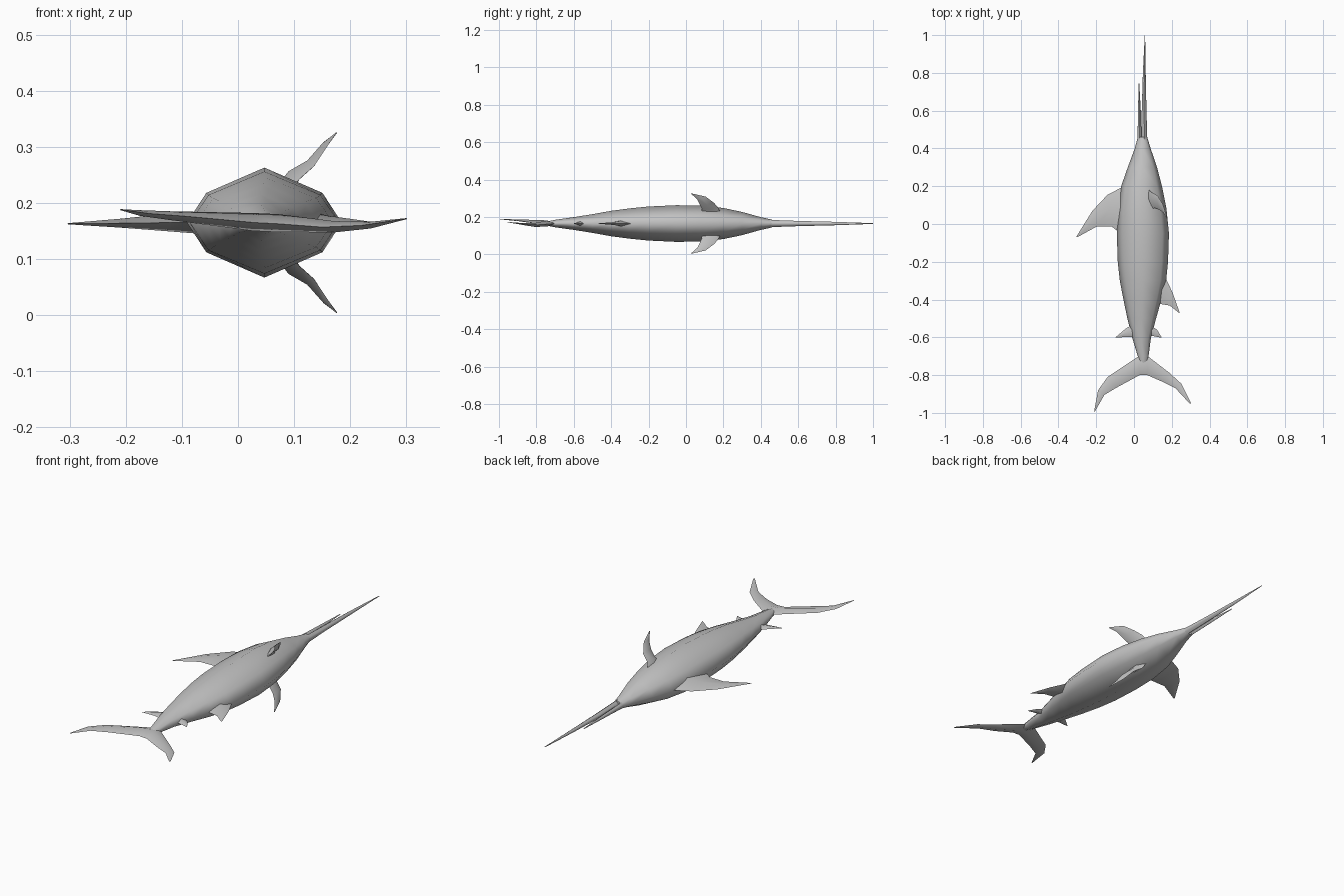
import bpy, bmesh
from mathutils import Vector

skin = bpy.data.materials.new("grey skin")
skin.diffuse_color = (0.55, 0.55, 0.55, 1)
MID = 0.165  # height of the body axis; the fish lies on its side


def loft(name, rings, angle):
    """Skin closed rings of equal length and cap both ends."""
    bm = bmesh.new()
    rows = [[bm.verts.new(p) for p in ring] for ring in rings]
    n = len(rows[0])
    for a, b in zip(rows, rows[1:]):
        for i in range(n):
            j = (i + 1) % n
            bm.faces.new((a[i], a[j], b[j], b[i]))
    bm.faces.new(rows[0])
    bm.faces.new(rows[-1])
    bmesh.ops.recalc_face_normals(bm, faces=bm.faces)
    me = bpy.data.meshes.new(name)
    bm.to_mesh(me)
    bm.free()
    me.materials.append(skin)
    ob = bpy.data.objects.new(name, me)
    bpy.context.collection.objects.link(ob)
    bpy.ops.object.select_all(action='DESELECT')
    ob.select_set(True)
    bpy.context.view_layer.objects.active = ob
    bpy.ops.object.shade_smooth_by_angle(angle=angle)
    return ob


OCT = [(1, 0), (.75, .54), (0, 1), (-.75, .54), (-1, 0), (-.75, -.54), (0, -1), (.75, -.54)]


def tube(name, stations):
    """Eight-sided body from stations (y, left x, right x, half height)."""
    rings = []
    for y, x0, x1, h in stations:
        c, w = (x0 + x1) / 2, (x1 - x0) / 2
        rings.append([(c + w * u, y, MID + h * v) for u, v in OCT])
    return loft(name, rings, 1.2)


def fin(name, stations, across=(0, 0, 1)):
    """Diamond-section fin from stations (leading point, trailing point, half thickness)."""
    rings = []
    for lead, trail, h in stations:
        a, b, t = Vector(lead), Vector(trail), Vector(across) * h
        m = a.lerp(b, 0.45)
        rings.append([a, m + t, b, m - t])
    return loft(name, rings, 1.2)


# Body from tail stalk to snout
tube("body", [
    (-.74, .03, .07, .012), (-.7, .02, .077, .02), (-.6, -.01, .09, .034),
    (-.5, -.035, .117, .05), (-.4, -.056, .145, .068), (-.3, -.075, .17, .081),
    (-.2, -.086, .18, .091), (-.05, -.091, .185, .098), (.08, -.087, .172, .096),
    (.2, -.068, .148, .083), (.3, -.033, .122, .062), (.4, .004, .088, .034),
    (.46, .02, .07, .021)])

# Long bill and the shorter jaw beside it
tube("long_bill", [
    (.38, .042, .078, .02), (.46, .04, .07, .019), (.6, .041, .066, .014),
    (.8, .047, .062, .009), (1.0, .057, .059, .002)])
tube("short_jaw", [
    (.38, .012, .042, .018), (.46, .019, .04, .015), (.6, .021, .036, .009),
    (.745, .025, .028, .002)])

# Forked tail, one strip from lobe tip to lobe tip
fin("tail_fin", [
    ((-.21, -.985, .188), (-.208, -.995, .188), .001),
    ((-.19, -.88, .183), (-.157, -.905, .181), .005),
    ((-.14, -.81, .178), (-.09, -.865, .176), .008),
    ((.025, -.70, .167), (.03, -.80, .165), .016),
    ((.073, -.70, .165), (.07, -.80, .163), .016),
    ((.19, -.79, .158), (.15, -.835, .157), .01),
    ((.25, -.845, .161), (.22, -.87, .16), .006),
    ((.301, -.945, .172), (.299, -.955, .172), .001)])

# Fins along the back and belly edges
fin("dorsal_fin", [
    ((-.04, .21, MID), (-.06, -.05, MID), .035),
    ((-.072, .19, MID), (-.09, -.035, MID), .019),
    ((-.14, .155, MID), (-.12, -.012, MID), .015),
    ((-.22, .07, .164), (-.195, -.012, .164), .008),
    ((-.304, -.065, .163), (-.302, -.071, .163), .001)])
fin("anal_fin", [
    ((.13, -.27, MID), (.12, -.42, MID), .02),
    ((.172, -.295, MID), (.15, -.425, MID), .012),
    ((.205, -.365, MID), (.19, -.432, MID), .007),
    ((.241, -.467, MID), (.239, -.471, MID), .001)])
fin("small_back_fin", [
    ((.01, -.52, MID), (.01, -.6, MID), .015),
    ((-.045, -.555, .17), (-.03, -.597, .17), .008),
    ((-.097, -.599, .172), (-.095, -.602, .172), .001)])
fin("small_belly_fin", [
    ((.08, -.53, MID), (.07, -.59, MID), .014),
    ((.122, -.56, MID), (.105, -.594, MID), .008),
    ((.146, -.599, MID), (.144, -.602, MID), .001)])

# Pair of side fins, mirrored through the body axis
for side, name in ((1, "upper_side_fin"), (-1, "lower_side_fin")):
    def p(x, y, z):
        return (x, y, MID + side * z)
    fin(name, [
        (p(.075, .185, .06), p(.09, .075, .055), .014),
        (p(.09, .17, .088), p(.11, .085, .078), .012),
        (p(.125, .15, .11), p(.135, .075, .1), .008),
        (p(.153, .105, .144), p(.155, .06, .13), .005),
        (p(.176, .03, .161), p(.175, .027, .159), .001)],
        Vector((.75, 0, -.66 * side)))
